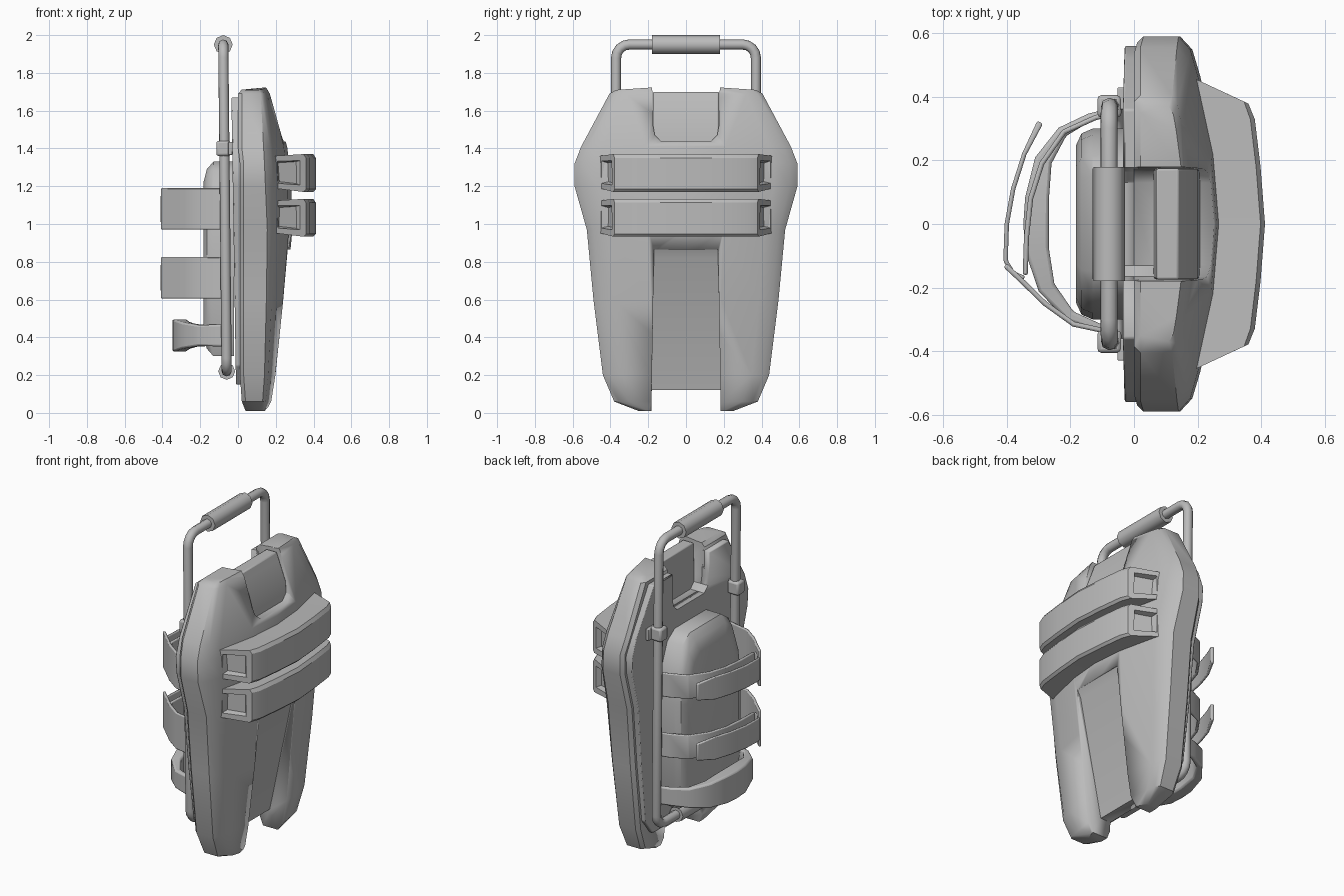
import bpy, bmesh, math
from mathutils import Vector

if "Cube" in bpy.data.objects:
    bpy.data.objects.remove(bpy.data.objects["Cube"])

grey = bpy.data.materials.new("plain grey")
grey.diffuse_color = (0.5, 0.5, 0.5, 1)
grey.use_nodes = True
grey.node_tree.nodes["Principled BSDF"].inputs["Base Color"].default_value = grey.diffuse_color


def finish(name, bm, bevel=0, angle=30):
    bmesh.ops.recalc_face_normals(bm, faces=bm.faces)
    me = bpy.data.meshes.new(name)
    bm.to_mesh(me)
    bm.free()
    me.materials.append(grey)
    ob = bpy.data.objects.new(name, me)
    bpy.context.collection.objects.link(ob)
    bpy.context.view_layer.objects.active = ob
    ob.select_set(True)
    bpy.ops.object.shade_smooth_by_angle(angle=math.radians(angle))
    ob.select_set(False)
    if bevel:
        m = ob.modifiers.new("bevel", 'BEVEL')
        m.width, m.segments, m.limit_method = bevel, 2, 'ANGLE'
    return ob


def loft(name, rings, bevel=0, angle=30, recess=0):
    """Skin closed rings of points; recess sinks a socket into both caps."""
    bm = bmesh.new()
    rows = [[bm.verts.new(p) for p in r] for r in rings]
    n = len(rows[0])
    for a, b in zip(rows, rows[1:]):
        for i in range(n):
            bm.faces.new((a[i], a[(i + 1) % n], b[(i + 1) % n], b[i]))
    caps = [bm.faces.new(rows[0]), bm.faces.new(rows[-1])]
    if recess:
        bmesh.ops.recalc_face_normals(bm, faces=bm.faces)
        bmesh.ops.inset_individual(bm, faces=caps, thickness=0.038)
        bmesh.ops.inset_individual(bm, faces=caps, thickness=0.015, depth=-recess)
    return finish(name, bm, bevel, angle)


def prism_x(name, yz, x0, x1, bevel=0):
    return loft(name, [[(x, y, z) for y, z in yz] for x in (x0, x1)], bevel)


def prism_y(name, xz, w, bevel=0):
    return loft(name, [[(x, y, z) for x, z in xz] for y in (-w, w)], bevel)


def ribbon(name, path, z, bevel=0.006):
    """Upright band along (x, y, thickness, height) stations."""
    rings = []
    for i, (x, y, t, h) in enumerate(path):
        a, b = path[max(i - 1, 0)], path[min(i + 1, len(path) - 1)]
        d = Vector((b[0] - a[0], b[1] - a[1])).normalized()
        nx, ny = -d.y * t / 2, d.x * t / 2
        rings.append([(x + s * nx, y + s * ny, z + k * h / 2)
                      for s, k in ((-1, -1), (1, -1), (1, 1), (-1, 1))])
    return loft(name, rings, bevel, 40)


def cut(ob, *cutters):
    for c in cutters:
        m = ob.modifiers.new("cut", 'BOOLEAN')
        m.object, m.operation, m.solver = c, 'DIFFERENCE', 'EXACT'
        c.hide_render = True
        c.hide_viewport = True


def tube(name, pts, r, cyclic=False):
    """Round rod through the points."""
    cu = bpy.data.curves.new(name, 'CURVE')
    cu.dimensions, cu.bevel_depth, cu.bevel_resolution = '3D', r, 2
    cu.use_fill_caps = True
    sp = cu.splines.new('POLY')
    sp.points.add(len(pts) - 1)
    for p, q in zip(sp.points, pts):
        p.co = (*q, 1)
    sp.use_cyclic_u = cyclic
    sp.use_smooth = True
    cu.materials.append(grey)
    ob = bpy.data.objects.new(name, cu)
    bpy.context.collection.objects.link(ob)
    return ob


def mirror_y(half):
    return half + [(-y, z) for y, z in reversed(half)]


# cutters: round-bottomed top notch and ramped lower channel
notch = mirror_y([(0.186, 2.0), (0.174, 1.52), (0.165, 1.47), (0.13, 1.437)])
top_cut = prism_x("top_notch_cutter", notch, -0.3, 0.6)
low_cut = loft("lower_channel_cutter", [[(x, s * (.17 if z > .5 else .183), z) for x, z in (
    (0.262, 0.865), (0.6, 0.865), (0.6, -0.2), (-0.2, -0.2), (-0.2, 0.12), (0.085, 0.12), (0.24, 0.82))]
    for s in (-1, 1)])

# shield body: stations of height, half width, back, side ridge, front
rows = [(0.01, .25, .04, .11, .17), (0.06, .38, .02, .13, .19), (0.20, .44, .01, .14, .21),
        (0.60, .49, .01, .15, .253), (0.97, .525, .01, .155, .288), (1.20, .59, .01, .145, .282),
        (1.32, .59, .01, .14, .272), (1.41, .555, 0, .135, .26), (1.69, .405, 0, .12, .18),
        (1.71, .37, .02, .11, .16)]
rings = []
for z, w, xb, xm, xf in rows:
    d = xf - xm
    half = [(xb, w - .02), (xb + .02, w), (xm, w), (xm + d * .28, w * .93),
            (xm + d * .46, w * .79), (xf - d * .14, w * .38)]
    ring = [(x, y, z) for x, y in half] + [(xf, 0, z)] + [(x, -y, z) for x, y in reversed(half)]
    if z > 1.7:  # top edges rise towards the notch
        ring = [(x, y, z + .025 * (1 - abs(y) / w)) for x, y, z in ring]
    rings.append(ring)
shield = loft("shield_body", rings, 0, 38)
cut(shield, top_cut, low_cut)

# sloped panel sitting inside the top notch
prism_y("notch_panel", [(0.06, 1.40), (0.07, 1.70), (0.14, 1.70), (0.155, 1.66), (0.2, 1.54), (0.21, 1.40)],
        0.174, 0.006)

# thin plate behind the shield, leaning slightly
outline = mirror_y([(0.36, 1.67), (0.52, 1.41), (0.56, 1.3), (0.555, 1.2),
                    (0.49, 0.97), (0.455, 0.6), (0.41, 0.25), (0.33, 0.15)])
plate = loft("back_plate", [[(x + .016 * (1.67 - z), y, z) for y, z in outline] for x in (-.035, .012)], 0.006)
cut(plate, top_cut)

# two curved bumper bars with sockets in their ends
bar_path = [(-.46, .185, .36), (-.35, .2, .38), (-.19, .22, .398), (0, .23, .412),
            (.19, .22, .398), (.35, .2, .38), (.46, .185, .36)]
for label, zc in (("upper", 1.27), ("lower", 1.033)):
    rings = []
    for y, xi, xo in bar_path:
        yo = math.copysign(.378, y) if abs(y) > .4 else y * .94
        c = .014
        rings.append([(xi, y, zc - .08), (xo - c, yo + c * .5 * (y > .4) - c * .5 * (y < -.4), zc - .1),
                      (xo, yo, zc - .1 + c), (xo, yo, zc + .08),
                      (xo - c, yo + c * .5 * (y > .4) - c * .5 * (y < -.4), zc + .1), (xi, y, zc + .09)])
    loft(label + "_bumper_bar", rings, 0, 25, 0.03)

# carrying frame: closed loop of rod with rounded corners
R, Y, top, bot = 0.07, 0.37, 1.95, 0.22


def frame_x(z):
    return -0.06 - 0.018 * (z - bot) / (top - bot)


loop = []
for cy, cz, a0 in ((Y - R, top - R, 0), (R - Y, top - R, 90), (R - Y, bot + R, 180), (Y - R, bot + R, 270)):
    for k in range(5):
        a = math.radians(a0 + k * 22.5)
        z = cz + R * math.sin(a)
        loop.append((frame_x(z), cy + R * math.cos(a), z))
tube("carrying_frame", loop, 0.027, True)
tube("top_grip", [(frame_x(top), -.18, top), (frame_x(top), .18, top)], 0.05)
tube("bottom_grip", [(frame_x(bot), -.18, bot), (frame_x(bot), .18, bot)], 0.045)

# clamps holding the frame, each with a small tab against the plate
for side, s in (("left", -1), ("right", 1)):
    yz = [(s * .335, 1.36), (s * .405, 1.36), (s * .405, 1.44), (s * .335, 1.44)]
    prism_x(side + "_clamp", yz, -.115, -.04, 0.012)
    yz = [(s * .36, 1.365), (s * .43, 1.365), (s * .43, 1.435), (s * .36, 1.435)]
    prism_x(side + "_clamp_tab", yz, -.052, -.03, 0.004)

# back cushion, tapering away from the plate
rings = []
for x, k, d in ((-.02, 1, 0), (-.13, 1, 0), (-.165, .95, .04), (-.183, .82, .11)):
    rings.append([(x, y * k, z) for y, z in mirror_y(
        [(.15, 1.33 - d), (.22, 1.28 - d), (.28, 1.12 - d), (.30, .95), (.30, .42 + d * .5), (.25, .30 + d)])])
loft("back_cushion", rings, 0, 40)

# two arm straps, each an inner band and an outer band with a free tail
for label, z in (("upper", 1.08), ("lower", .715)):
    ribbon(label + "_inner_strap", [(x, y, .016, .145) for x, y in (
        (-.05, .35), (-.12, .335), (-.22, .29), (-.29, .19), (-.325, .08), (-.338, -.04), (-.342, -.16))], z)
    ribbon(label + "_outer_strap", [(x, y, .016, .22) for x, y in (
        (-.05, -.345), (-.19, -.315), (-.28, -.25), (-.36, -.172), (-.405, -.13))], z)
    ribbon(label + "_strap_tail", [(-.345, -.17, .014, .14), (-.38, -.155, .014, .14), (-.404, -.115, .014, .14),
           (-.40, 0, .014, .14), (-.38, .11, .014, .14), (-.345, .22, .014, .14), (-.295, .32, .02, .10)], z)

# hand grip bowed across the lower back
ribbon("hand_grip", [(-.05, .36, .02, .11), (-.14, .335, .025, .11), (-.225, .29, .035, .12),
       (-.285, .20, .055, .15), (-.305, .08, .075, .17), (-.308, 0, .08, .17), (-.305, -.08, .075, .17),
       (-.275, -.2, .055, .14), (-.20, -.29, .035, .11), (-.05, -.35, .02, .12)], .41, 0.012)
